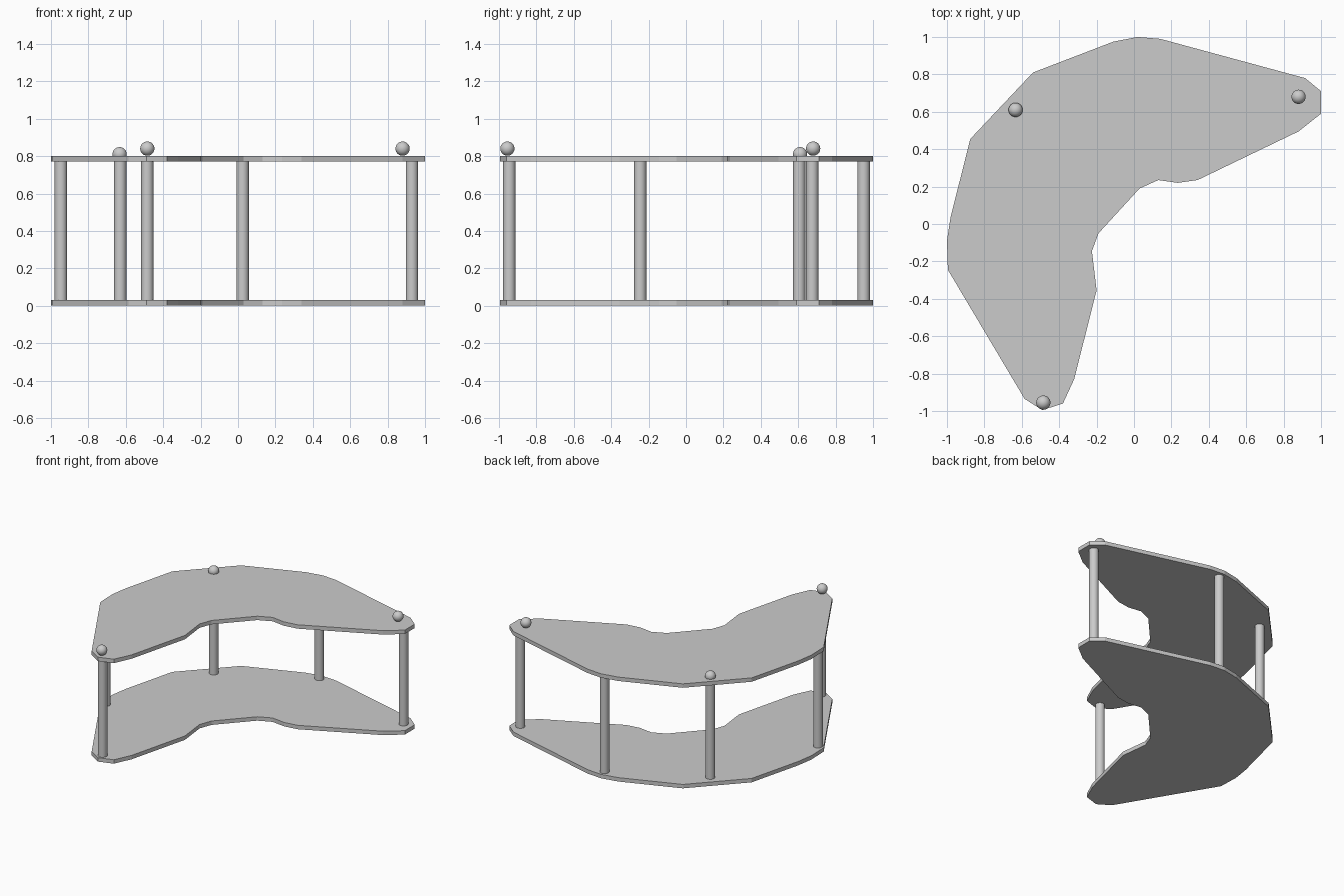
import bpy, bmesh

if "Cube" in bpy.data.objects:
    bpy.data.objects.remove(bpy.data.objects["Cube"])

# Corner-shelf outline, seen from above
OUTLINE = [(0.02, 1.0), (-0.11, 0.975), (-0.54, 0.81), (-0.875, 0.455), (-0.98, 0.04),
           (-1.0, -0.09), (-0.995, -0.245), (-0.585, -0.935), (-0.49, -0.995), (-0.38, -0.96),
           (-0.32, -0.83), (-0.2, -0.355), (-0.225, -0.145), (-0.19, -0.05), (0.03, 0.19),
           (0.13, 0.235), (0.235, 0.22), (0.34, 0.235), (0.88, 0.495), (1.0, 0.59),
           (1.0, 0.71), (0.915, 0.78), (0.14, 0.99)]
THICK, TOP, POST_R, KNOB_R = 0.03, 0.80, 0.033, 0.038


def panel(name, z):
    bm = bmesh.new()
    face = bm.faces.new([bm.verts.new((x, y, z)) for x, y in OUTLINE])
    ext = bmesh.ops.extrude_face_region(bm, geom=[face], use_keep_orig=True)
    verts = [v for v in ext["geom"] if isinstance(v, bmesh.types.BMVert)]
    bmesh.ops.translate(bm, verts=verts, vec=(0, 0, THICK))
    bmesh.ops.recalc_face_normals(bm, faces=bm.faces[:])
    mesh = bpy.data.meshes.new(name)
    bm.to_mesh(mesh)
    bm.free()
    bpy.context.collection.objects.link(bpy.data.objects.new(name, mesh))


def post(name, x, y):
    height = TOP - 2 * THICK
    bpy.ops.mesh.primitive_cylinder_add(vertices=32, radius=POST_R, depth=height,
                                        location=(x, y, TOP / 2))
    bpy.context.object.name = name
    bpy.ops.object.shade_smooth_by_angle()


def knob(name, x, y, z):
    bpy.ops.mesh.primitive_uv_sphere_add(segments=32, ring_count=16, radius=KNOB_R,
                                         location=(x, y, z))
    bpy.context.object.name = name
    bpy.ops.object.shade_smooth()


# Two matching panels
panel("bottom_panel", 0)
panel("top_panel", TOP - THICK)

# Posts between the panels
for i, (x, y) in enumerate([(-0.485, -0.945), (-0.947, -0.245), (-0.63, 0.605),
                            (0.025, 0.95), (0.93, 0.675)]):
    post(f"post_{i + 1}", x, y)

# Knobs on the top panel, the rear one half sunk
for i, (x, y, z) in enumerate([(-0.485, -0.955, 0.84), (-0.633, 0.61, 0.81),
                               (0.88, 0.68, 0.84)]):
    knob(f"knob_{i + 1}", x, y, z)
